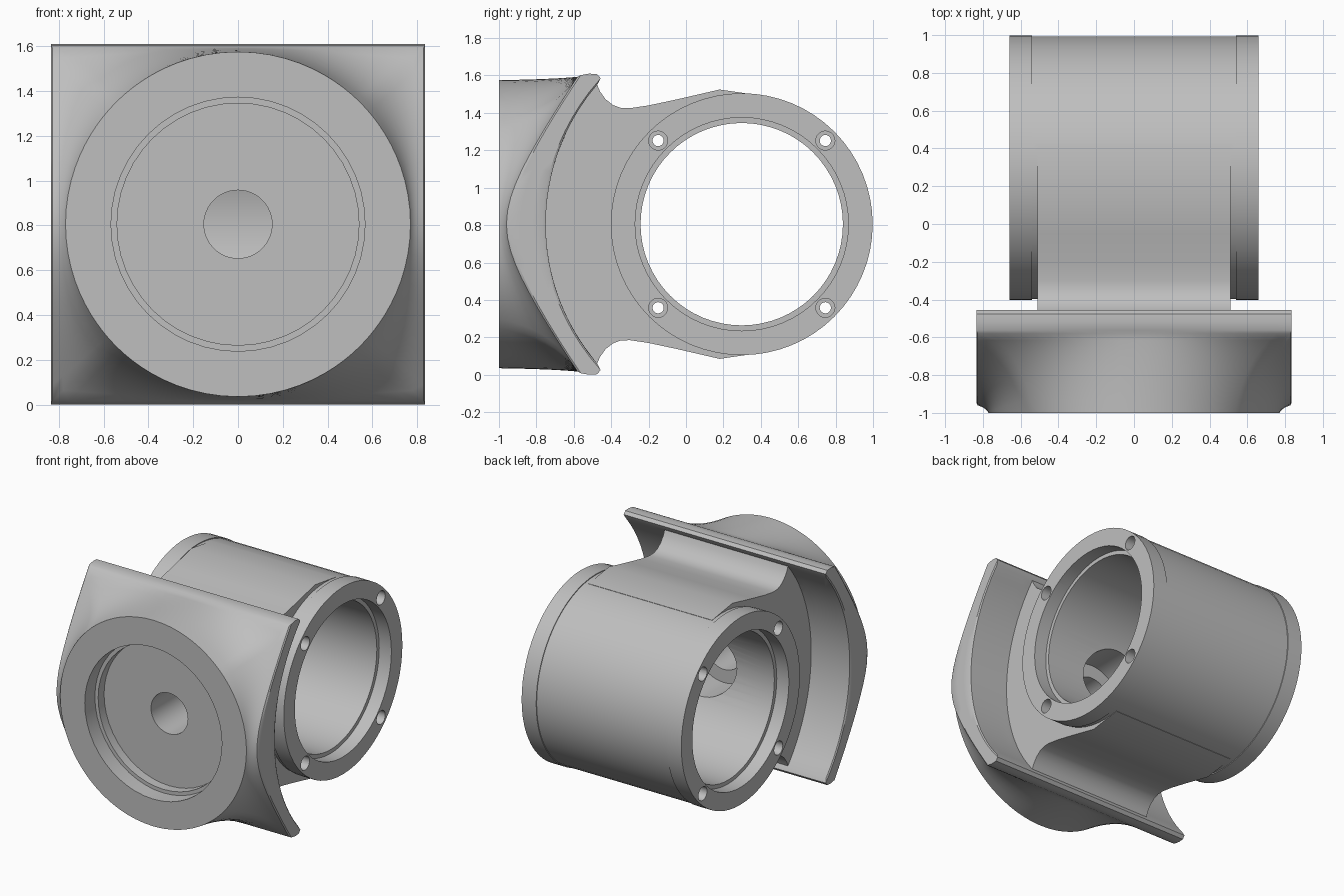
import bpy, bmesh, math
from mathutils import Vector

if "Cube" in bpy.data.objects:
    bpy.data.objects.remove(bpy.data.objects["Cube"], do_unlink=True)

CZ = 0.805          # height of both axes
TUBE_Y = 0.298      # cross tube axis

metal = bpy.data.materials.new("grey_metal")
metal.use_nodes = True
metal.diffuse_color = (0.52, 0.52, 0.52, 1)
metal.node_tree.nodes["Principled BSDF"].inputs["Base Color"].default_value = (0.52, 0.52, 0.52, 1)


def finish(name, bm):
    bmesh.ops.recalc_face_normals(bm, faces=bm.faces)
    mesh = bpy.data.meshes.new(name)
    bm.to_mesh(mesh)
    bm.free()
    mesh.materials.append(metal)
    obj = bpy.data.objects.new(name, mesh)
    bpy.context.collection.objects.link(obj)
    return obj


def cylinder(name, axis, radius, start, end, y=TUBE_Y, z=CZ, sides=64):
    """Closed cylinder along x (at y, z) or along y (at x = 0, z)."""
    bm = bmesh.new()
    rings = []
    for s in (start, end):
        ring = []
        for i in range(sides):
            a = math.tau * i / sides
            c, h = radius * math.cos(a), z + radius * math.sin(a)
            ring.append(bm.verts.new((s, y + c, h) if axis == "x" else (c, s, h)))
        bm.faces.new(ring)
        rings.append(ring)
    bridge(bm, *rings)
    return finish(name, bm)


def bridge(bm, a, b):
    for i in range(len(a)):
        j = (i + 1) % len(a)
        bm.faces.new((a[i], a[j], b[j], b[i]))


def combine(target, tool, operation):
    mod = target.modifiers.new(tool.name, "BOOLEAN")
    mod.operation = operation
    mod.solver = "EXACT"
    mod.object = tool
    bpy.context.view_layer.objects.active = target
    bpy.ops.object.modifier_apply(modifier=mod.name)
    bpy.data.objects.remove(tool, do_unlink=True)


# Saddle flange: round face lofted to a curved rectangular plate
def front_y(dz):
    return -0.96 + 0.70 * (math.hypot(dz, 0.3) - 0.3)


def back_y(dz):
    return 0.4 - math.sqrt(1.15 ** 2 - dz * dz)


def rectangle(hx, hz, per_side=22):
    corners = [(hx, -hz), (hx, hz), (-hx, hz), (-hx, -hz)]
    pts = []
    for k in range(4):
        a, b = Vector(corners[k]), Vector(corners[(k + 1) % 4])
        pts += [a.lerp(b, i / per_side) for i in range(per_side)]
    return pts


def saddle_flange():
    bm = bmesh.new()
    rows = []
    edge = rectangle(0.828, 0.788)
    # blend from the circle to the plate edge
    for k in range(9):
        t = k / 8
        row = []
        for p in edge:
            a = Vector((*(p.normalized() * 0.77), -1.0))
            b = Vector((p.x, p.y, front_y(p.y)))
            c = Vector((*a.xy.lerp(b.xy, 0.25), -1 + 0.68 * (b.z + 1)))
            row.append(a * (1 - t) ** 2 + c * 2 * t * (1 - t) + b * t * t)
        rows.append(row)
    # rounded rim
    for w, hx, hz in ((0.08, 0.835, 0.797), (0.35, 0.835, 0.805), (0.65, 0.835, 0.802),
                      (0.92, 0.835, 0.78), (1, 0.828, 0.75)):
        rows.append([Vector((p.x, p.y, front_y(p.y) * (1 - w) + back_y(p.y) * w))
                     for p in rectangle(hx, hz)])
    # concave back
    for k in range(11, 0, -1):
        rows.append([Vector((p.x, p.y, back_y(p.y)))
                     for p in rectangle(0.828 * k / 12, 0.75 * k / 12)])
    rings = [[bm.verts.new((p.x, p.z, CZ + p.y)) for p in row] for row in rows]
    for a, b in zip(rings, rings[1:]):
        bridge(bm, a, b)
    bm.faces.new(rings[0])
    tip = bm.verts.new((0, back_y(0), CZ))
    last = rings[-1]
    for i in range(len(last)):
        bm.faces.new((last[i], last[(i + 1) % len(last)], tip))
    return finish("saddle_flange", bm)


# Neck: filleted profile extruded across the width
def neck():
    upper = [(0.42, 0.685), (0.18, 0.72), (-0.05, 0.667), (-0.2, 0.635), (-0.3, 0.62),
             (-0.35, 0.622), (-0.39, 0.637), (-0.43, 0.668), (-0.46, 0.71), (-0.48, 0.757),
             (-0.53, 0.757), (-0.75, 0.4)]
    outline = upper + [(-0.85, 0)] + [(y, -h) for y, h in reversed(upper)]
    bm = bmesh.new()
    sides = [[bm.verts.new((x, y, CZ + h)) for y, h in outline] for x in (-0.51, 0.51)]
    for s in sides:
        bm.faces.new(s)
    bridge(bm, *sides)
    return finish("neck", bm)


housing = saddle_flange()
housing.name = "saddle_housing"
combine(housing, neck(), "UNION")
combine(housing, cylinder("tube_body", "x", 0.694, -0.6, 0.6), "UNION")
for side in (-1, 1):
    combine(housing, cylinder("end_collar", "x", 0.70, side * 0.54, side * 0.66), "UNION")

# Bore with a wider seat at each end
combine(housing, cylinder("bore", "x", 0.541, -1, 1), "DIFFERENCE")
for side in (-1, 1):
    combine(housing, cylinder("bore_seat", "x", 0.57, side * 0.56, side * 1), "DIFFERENCE")

# Front recess, shaft hole and inner seat
for name, radius, start, end in (("recess_seat", 0.567, -1.2, -0.88),
                                 ("recess", 0.54, -1.2, -0.81),
                                 ("shaft_hole", 0.152, -1.2, 0),
                                 ("shaft_seat", 0.25, -0.45, 0)):
    combine(housing, cylinder(name, "y", radius, start, end, sides=48), "DIFFERENCE")

# Four screw holes running the length of the tube, recessed at both ends
for dy in (-0.447, 0.447):
    for dz in (-0.447, 0.447):
        place = dict(y=TUBE_Y + dy, z=CZ + dz, sides=20)
        combine(housing, cylinder("screw_hole", "x", 0.03, -1, 1, **place), "DIFFERENCE")
        for side in (-1, 1):
            combine(housing, cylinder("screw_seat", "x", 0.051, side * 0.58, side, **place),
                    "DIFFERENCE")

bpy.ops.object.select_all(action="DESELECT")
housing.select_set(True)
bpy.context.view_layer.objects.active = housing
bpy.ops.object.shade_smooth_by_angle(angle=math.radians(28))
